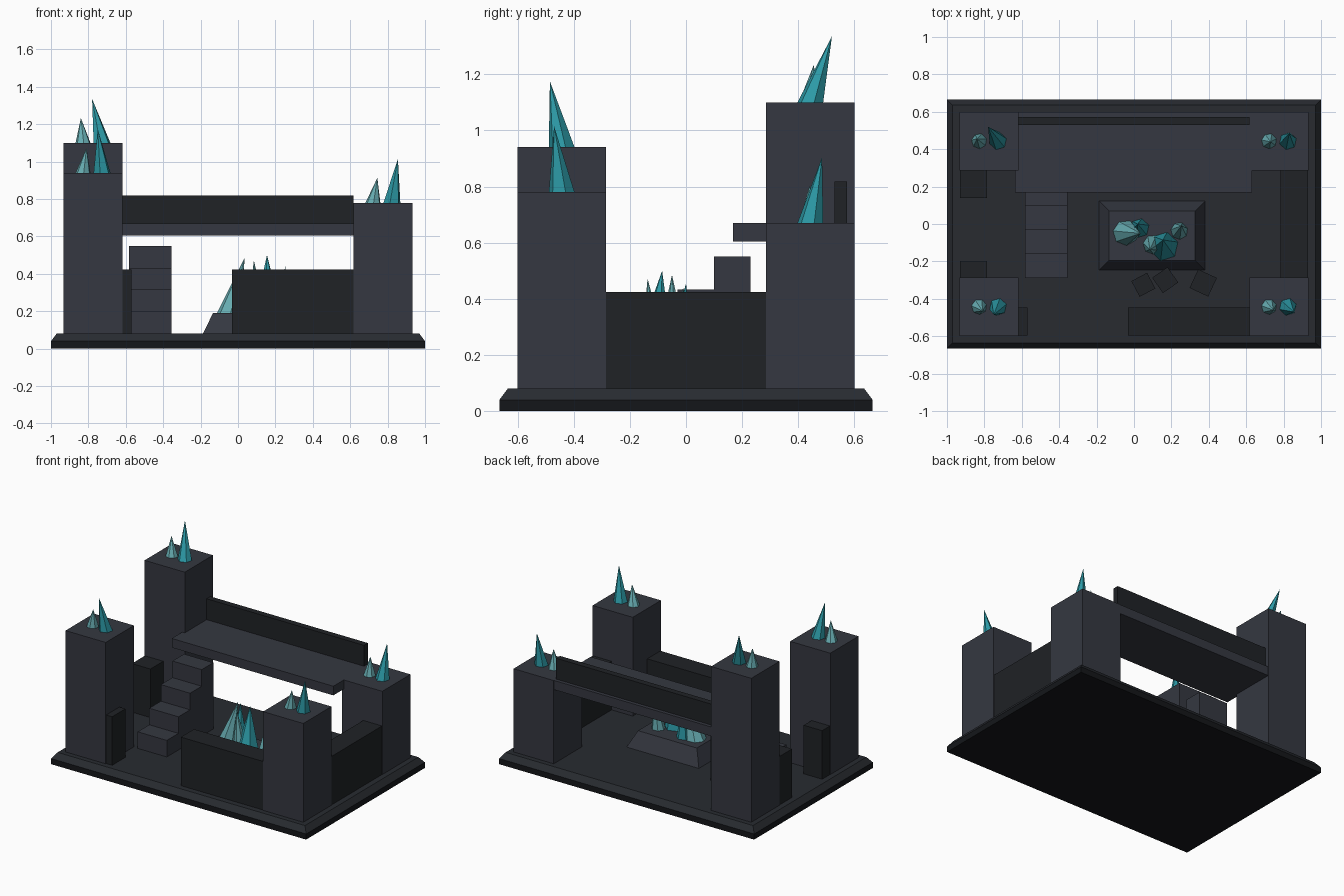
import bpy, bmesh, math
from mathutils import Vector

if "Cube" in bpy.data.objects:
    bpy.data.objects.remove(bpy.data.objects["Cube"])


def material(name, rgb):
    m = bpy.data.materials.new(name)
    m.diffuse_color = (*rgb, 1)
    m.use_nodes = True
    m.node_tree.nodes["Principled BSDF"].inputs["Base Color"].default_value = m.diffuse_color
    return m


STONE = material("stone", (0.035, 0.039, 0.052))
FLOOR = material("floor_stone", (0.021, 0.024, 0.030))
DARK = material("dark_stone", (0.014, 0.016, 0.019))
BLACK = material("black_stone", (0.007, 0.008, 0.010))
TEAL = material("teal_crystal", (0.025, 0.32, 0.38))
PALE = material("pale_crystal", (0.14, 0.43, 0.46))


def finish(name, bm, mat):
    bmesh.ops.recalc_face_normals(bm, faces=bm.faces)
    me = bpy.data.meshes.new(name)
    bm.to_mesh(me)
    bm.free()
    me.materials.append(mat)
    ob = bpy.data.objects.new(name, me)
    bpy.context.collection.objects.link(ob)
    return ob


def block(name, x, y, z, mat, inset=0.0):
    """Box from (min, max) ranges; inset pulls in the top to make a frustum."""
    bm = bmesh.new()
    bmesh.ops.create_cube(bm, size=1)
    for v in bm.verts:
        top = v.co.z > 0
        for i, r in enumerate((x, y, z)):
            mid, size = (r[0] + r[1]) / 2, r[1] - r[0]
            if top and i < 2:
                size -= 2 * inset
            v.co[i] = mid + v.co[i] * size
    return finish(name, bm, mat)


def crystal(name, base, tip, radius, sides, mat):
    """Faceted spike with a level base and a leaning tip."""
    bm = bmesh.new()
    ring = [bm.verts.new((base[0] + radius * math.cos(2 * math.pi * i / sides + 0.3),
                          base[1] + radius * math.sin(2 * math.pi * i / sides + 0.3),
                          base[2])) for i in range(sides)]
    apex = bm.verts.new(Vector(tip))
    bm.faces.new(ring)
    for i in range(sides):
        bm.faces.new((ring[i], ring[(i + 1) % sides], apex))
    return finish(name, bm, mat)


# Base slab with chamfered top
block("base_slab", (-1, 1), (-0.665, 0.665), (0, 0.04), BLACK)
block("base_floor", (-1, 1), (-0.665, 0.665), (0.04, 0.08), FLOOR, 0.03)

# Corner towers: side signs, height, tip x/y of tall and short crystals
towers = {
    "front_left": (-1, -1, 0.94, (-0.75, -0.485), (-0.81, -0.465)),
    "back_left": (-1, 1, 1.10, (-0.78, 0.52), (-0.84, 0.455)),
    "front_right": (1, -1, 0.78, (0.855, -0.47), (0.745, -0.46)),
    "back_right": (1, 1, 0.67, (0.83, 0.485), (0.73, 0.44)),
}
for name, (sx, sy, h, tall, short) in towers.items():
    block(name + "_tower", sorted((sx * 0.617, sx * 0.932)),
          sorted((sy * 0.285, sy * 0.60)), (0.08, h), STONE)
    cx, cy = sx * 0.775, sy * 0.443
    crystal(name + "_tall_crystal", (cx + 0.048, cy, h), (*tall, h + 0.235), 0.047, 6, TEAL)
    crystal(name + "_short_crystal", (cx - 0.053, cy, h), (*short, h + 0.133), 0.041, 7, PALE)

# Broken low walls between the towers
W = (0.08, 0.424)
block("right_wall", (0.783, 0.93), (-0.285, 0.285), W, DARK)
block("front_wall", (-0.032, 0.617), (-0.595, -0.447), W, DARK)
block("front_wall_stub", (-0.617, -0.57), (-0.595, -0.447), W, DARK)
block("left_wall_back_stub", (-0.93, -0.785), (0.14, 0.285), W, DARK)
block("left_wall_front_stub", (-0.93, -0.785), (-0.285, -0.197), W, DARK)

# Rear walkway and parapet
block("walkway", (-0.637, 0.63), (0.168, 0.598), (0.605, 0.67), STONE)
block("parapet", (-0.62, 0.617), (0.53, 0.573), (0.67, 0.818), DARK)

# Stairs up to the walkway
for i in range(4):
    y = -0.29 + 0.13 * i
    block(f"stair_{i + 1}", (-0.584, -0.355), (y, y + 0.13),
          (0.08, 0.08 + 0.1175 * (i + 1)), STONE)

# Courtyard plinth with crystal cluster
block("plinth", (-0.187, 0.38), (-0.247, 0.123), (0.08, 0.19), STONE, 0.053)
cluster = [
    ((-0.045, -0.047), (0.035, -0.05, 0.485), 0.068, 7, PALE),
    ((0.03, -0.022), (0.02, 0.0, 0.455), 0.052, 6, TEAL),
    ((0.242, -0.037), (0.253, -0.01, 0.44), 0.046, 7, PALE),
    ((0.16, -0.12), (0.155, -0.085, 0.50), 0.078, 6, TEAL),
    ((0.10, -0.11), (0.085, -0.137, 0.472), 0.052, 7, PALE),
]
for i, (b, tip, r, n, mat) in enumerate(cluster):
    crystal(f"cluster_crystal_{i + 1}", (*b, 0.19), tip, r, n, mat)

# Fallen rubble blocks
for i, (x, y, s, a) in enumerate([(0.05, -0.325, 0.095, 28), (0.167, -0.30, 0.10, 35),
                                  (0.37, -0.315, 0.11, -25)]):
    h = s / 2
    ob = block(f"rubble_{i + 1}", (-h, h), (-h, h), (0, 0.075), DARK)
    ob.location = (x, y, 0.08)
    ob.rotation_euler.z = math.radians(a)
